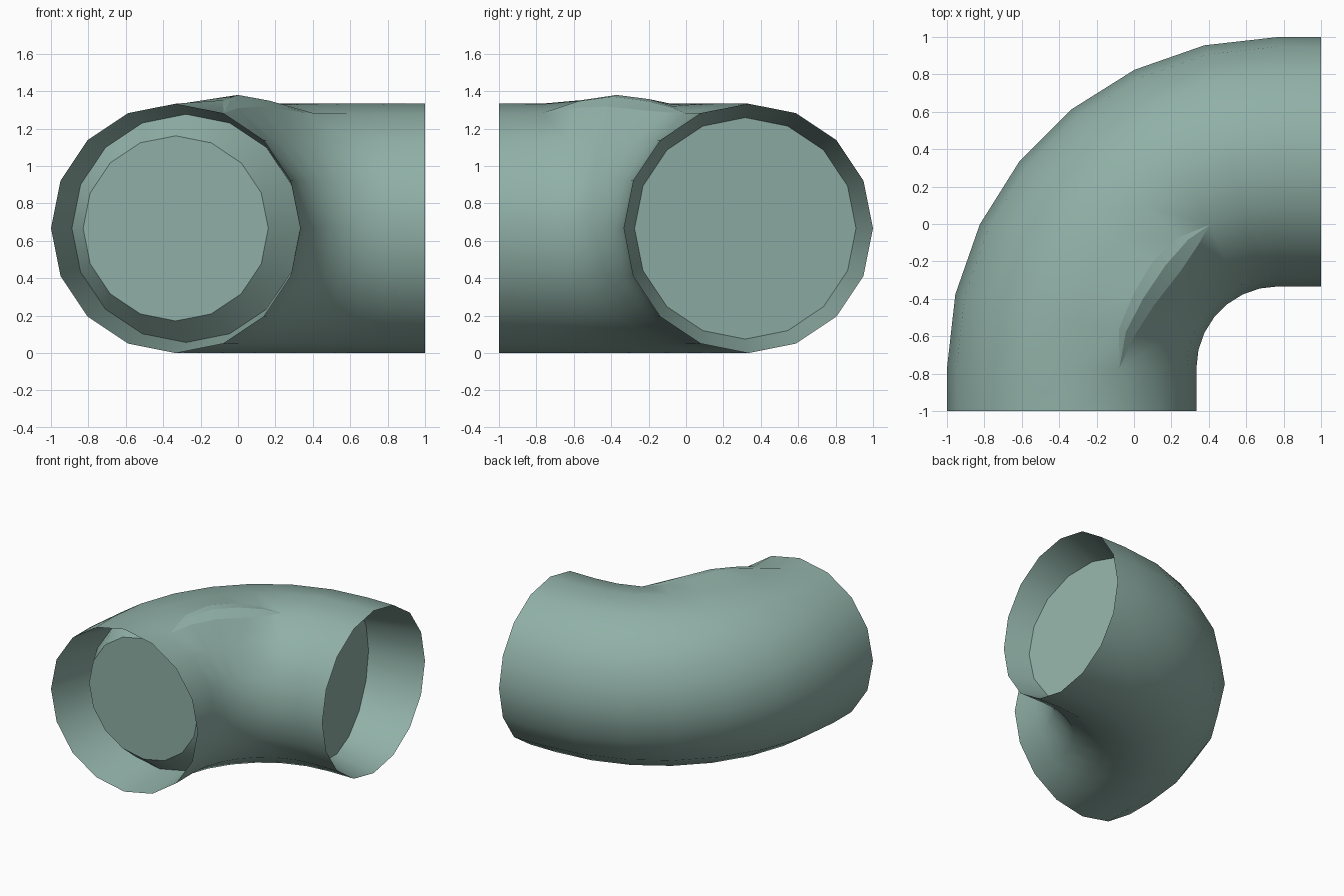
import bpy, bmesh, math
from mathutils import Vector

if "Cube" in bpy.data.objects:
    bpy.data.objects.remove(bpy.data.objects["Cube"])

R = 2 / 3            # pipe radius
BEND = 1.103         # centreline bend radius
C = 0.77             # bend centre is (C, -C)
N, SEG = 16, 7

paint = bpy.data.materials.new("grey_green")
paint.diffuse_color = (0.28, 0.435, 0.385, 1)
paint.use_nodes = True
paint.node_tree.nodes["Principled BSDF"].inputs["Base Color"].default_value = paint.diffuse_color


def finish(name, bm):
    me = bpy.data.meshes.new(name)
    bm.to_mesh(me)
    bm.free()
    me.materials.append(paint)
    ob = bpy.data.objects.new(name, me)
    bpy.context.collection.objects.link(ob)
    bpy.ops.object.select_all(action='DESELECT')
    ob.select_set(True)
    bpy.context.view_layer.objects.active = ob
    bpy.ops.object.shade_smooth_by_angle(angle=math.radians(30))
    return ob


def ring(bm, centre, out, r, lean=Vector((0, 0, 0))):
    """Circle in the plane of 'out' and z; 'lean' tilts its outer side."""
    vs = []
    for k in range(N):
        a = 2 * math.pi * k / N
        p = Vector(centre) + (Vector(out) * r + lean) * math.cos(a)
        p.z += r * math.sin(a)
        vs.append(bm.verts.new(p))
    return vs


# Elbow pipe: straight mouth, seven-segment bend, straight mouth
bm = bmesh.new()
stations = [((C - BEND, -1, R), (-1, 0, 0))]
for i in range(SEG + 1):
    t = math.pi / 2 * i / SEG
    out = Vector((-math.cos(t), math.sin(t), 0))
    stations.append((Vector((C, -C, R)) + out * BEND, out))
stations.append(((1, BEND - C, R), (0, 1, 0)))
rings = [ring(bm, c, o, R) for c, o in stations]

# Raised split along the row just inside the crown
ROW = 5
upper = {2: (-0.08, -0.56, 1.352), 3: (0.0, -0.37, 1.38),
         4: (0.10, -0.20, 1.358), 5: (0.24, -0.07, 1.32)}
lower = {2: (0.0, -0.6, 1.31), 3: (0.11, -0.43, 1.318),
         4: (0.25, -0.25, 1.30), 5: (0.35, -0.10, 1.287)}
lip = [r[ROW] for r in rings]
for i in upper:
    rings[i][ROW].co = upper[i]
    lip[i] = bm.verts.new(lower[i])
for i in range(len(rings) - 1):
    a, b = rings[i], rings[i + 1]
    for k in range(N):
        j = (k + 1) % N
        p, q = (lip[i], lip[i + 1]) if k == ROW else (a[k], b[k])
        bm.faces.new((p, a[j], b[j], q))
top_line = [rings[i][ROW].co.copy() for i in range(1, 7)]
low_line = [lip[i].co.copy() for i in range(1, 7)]
bmesh.ops.recalc_face_normals(bm, faces=bm.faces[:])
finish("elbow_pipe", bm)


# Split edge: a thick lip, top band then steeper face, each crisp
def band(name, line_a, line_b):
    bm = bmesh.new()
    for i in range(len(line_a) - 1):
        quad = []
        for p in (line_a[i], line_b[i], line_b[i + 1], line_a[i + 1]):
            if all((p - q).length > 1e-5 for q in quad):
                quad.append(p)
        bm.faces.new([bm.verts.new(p) for p in quad])
    bmesh.ops.remove_doubles(bm, verts=bm.verts[:], dist=1e-5)
    bm.normal_update()
    bmesh.ops.reverse_faces(bm, faces=[f for f in bm.faces if f.normal.z < 0])
    finish(name, bm)


mid_line = []
for u, w in zip(top_line, low_line):
    m = u.lerp(w, 0.45)
    m.z = u.z + (w.z - u.z) * 0.15
    mid_line.append(m)
band("split_lip_top", top_line, mid_line)
band("split_lip_face", mid_line, low_line)


# Recessed ends: liner leading to a flat plug in each mouth
# each step is depth, radius, lean, sideways shift
def recess(name, mouth, out, inward, steps):
    bm = bmesh.new()
    inward, mouth, out = Vector(inward), Vector(mouth), Vector(out)
    rs = [ring(bm, mouth + inward * d + out * s, out, r, inward * lean)
          for d, r, lean, s in steps]
    for a, b in zip(rs, rs[1:]):
        for k in range(N):
            j = (k + 1) % N
            bm.faces.new((a[k], a[j], b[j], b[k]))
    cap = bm.faces.new(rs[-1])
    bm.normal_update()
    # the cap must face out through the mouth
    if cap.normal.dot(inward) > 0:
        bmesh.ops.reverse_faces(bm, faces=bm.faces[:])
    finish(name, bm)


recess("front_recess", stations[0][0], (-1, 0, 0), (0, 1, 0),
       [(0, R, 0, 0), (0.38, 0.61, 0, -0.055), (0.25, 0.495, 0, 0)])
recess("side_recess", stations[-1][0], (0, 1, 0), (-1, 0, 0),
       [(0, R, 0, 0), (0.325, 0.592, 0.125, -0.016)])
